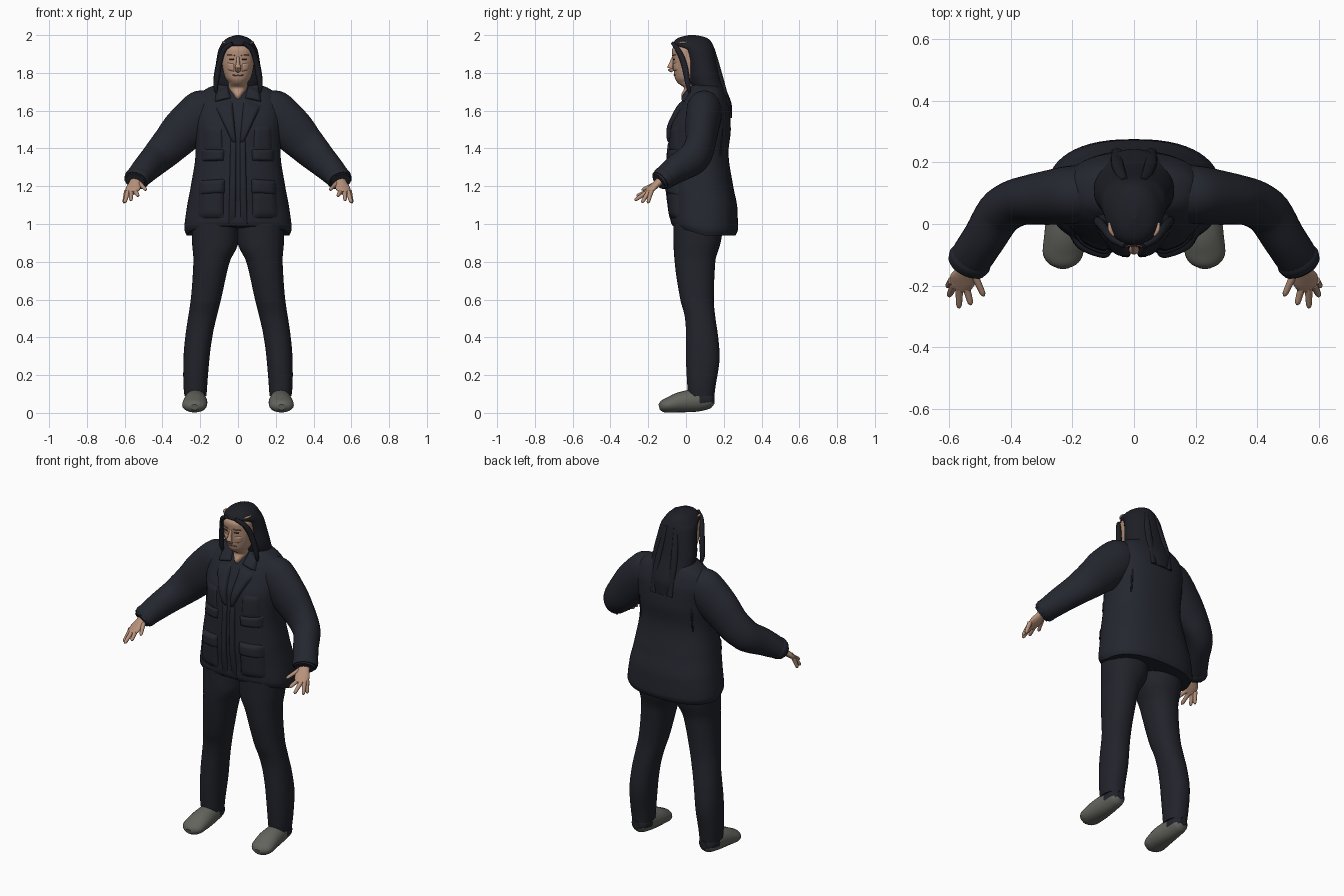
import bpy, bmesh, math
from mathutils import Vector

if "Cube" in bpy.data.objects:
    bpy.data.objects.remove(bpy.data.objects["Cube"])


def material(name, r, g, b):
    m = bpy.data.materials.new(name)
    m.use_nodes = True
    m.diffuse_color = (r, g, b, 1)
    bsdf = m.node_tree.nodes["Principled BSDF"]
    bsdf.inputs["Base Color"].default_value = (r, g, b, 1)
    bsdf.inputs["Roughness"].default_value = 0.8
    return m


NAVY = material("jacket navy", .018, .020, .029)
TROUSER = material("trouser navy", .016, .017, .024)
HAIR = material("hair black", .013, .014, .020)
SKIN = material("skin", .48, .29, .20)
LIP = material("lip and brow", .26, .14, .10)
EYE = material("eye dark", .05, .035, .03)
SHOE = material("shoe grey", .125, .128, .11)


def smooth_interp(keys, rows, t):
    """Monotone cubic interpolation of each column in rows."""
    i = 0
    while i < len(keys) - 2 and t > keys[i + 1]:
        i += 1
    h = keys[i + 1] - keys[i]
    s = (t - keys[i]) / h
    out = []
    for c in range(len(rows[0])):
        def slope(k):
            return (rows[k + 1][c] - rows[k][c]) / (keys[k + 1] - keys[k])

        def tangent(k):
            if k == 0 or k == len(keys) - 1:
                return slope(min(k, len(keys) - 2))
            a, b = slope(k - 1), slope(k)
            return 2 * a * b / (a + b) if a * b > 0 else 0
        a, b = rows[i][c], rows[i + 1][c]
        out.append(a + (b - a) * s * s * (3 - 2 * s)
                   + h * s * (1 - s) * (tangent(i) * (1 - s) - tangent(i + 1) * s))
    return out


def finish(name, bm, mats, mirror, rule=None):
    bmesh.ops.recalc_face_normals(bm, faces=bm.faces)
    for f in bm.faces:
        f.smooth = True
        if rule:
            f.material_index = rule(f.calc_center_median())
    me = bpy.data.meshes.new(name)
    bm.to_mesh(me)
    bm.free()
    for m in mats:
        me.materials.append(m)
    ob = bpy.data.objects.new(name, me)
    bpy.context.collection.objects.link(ob)
    if mirror:
        ob.modifiers.new("Mirror", 'MIRROR').use_clip = False
    return ob


def skin_rings(name, rings, mats, mirror=False, rule=None):
    bm = bmesh.new()
    loops = [[bm.verts.new(p) for p in r] for r in rings]
    n = len(loops[0])
    for a, b in zip(loops, loops[1:]):
        for k in range(n):
            bm.faces.new((a[k], a[(k + 1) % n], b[(k + 1) % n], b[k]))
    for cap in (loops[0], loops[-1]):
        for e in bm.faces.new(cap).edges:
            e.smooth = False
    return finish(name, bm, mats, mirror, rule)


def loft(name, rows, mat, e=2.0, mirror=False, steps=40, n=40, lift=None):
    """Stack of rounded sections; each row is z, centre x, half width, front y, back y."""
    keys = [r[0] for r in rows]
    rings = []
    for i in range(steps + 1):
        z = keys[0] + (keys[-1] - keys[0]) * i / steps
        cx, rx, f, b = smooth_interp(keys, [r[1:] for r in rows], z)
        ring = []
        for k in range(n):
            a = 2 * math.pi * k / n
            c, s = math.cos(a), math.sin(a)
            x = math.copysign(abs(c) ** (2 / e), c)
            y = math.copysign(abs(s) ** (2 / e), s)
            ring.append(Vector((cx + rx * x, (f + b) / 2 + (b - f) / 2 * y,
                                z + (lift(z, y) if lift else 0))))
        rings.append(ring)
    return skin_rings(name, rings, [mat], mirror)


def sweep(name, rows, mats, mirror=True, steps=24, n=20, rule=None):
    """Tube along a path; each row is x, y, z, side radius, upright radius."""
    keys = list(range(len(rows)))
    at = [smooth_interp(keys, rows, keys[-1] * i / steps) for i in range(steps + 1)]
    pts = [Vector(p[:3]) for p in at]
    rings = []
    for i, p in enumerate(pts):
        t = (pts[min(i + 1, steps)] - pts[max(i - 1, 0)]).normalized()
        side = t.cross(Vector((0, 0, 1))).normalized()
        up = side.cross(t)
        rings.append([p + side * at[i][3] * math.cos(2 * math.pi * k / n)
                      + up * at[i][4] * math.sin(2 * math.pi * k / n) for k in range(n)])
    return skin_rings(name, rings, mats, mirror, rule)


def patch(name, rows, e, quad, height, mat, mirror=True, n=12):
    """Padded panel on the front of a loft; quad gives four x, z corners."""
    keys = [r[0] for r in rows]
    a, b, c, d = [Vector(q) for q in quad]
    bm = bmesh.new()
    grid = []
    for i in range(n + 1):
        for j in range(n + 1):
            u, v = i / n, j / n
            x, z = a.lerp(b, u).lerp(d.lerp(c, u), v)
            _, rx, f, k = smooth_interp(keys, [r[1:] for r in rows], z)
            y = (f + k) / 2 - (k - f) / 2 * max(0, 1 - abs(x / rx) ** e) ** (1 / e)
            pad = (1 - abs(2 * u - 1) ** 6) * (1 - abs(2 * v - 1) ** 6)
            grid.append(bm.verts.new((x, y - height * pad + .003, z)))
    for i in range(n):
        for j in range(n):
            k = i * (n + 1) + j
            bm.faces.new((grid[k], grid[k + 1], grid[k + n + 2], grid[k + n + 1]))
    return finish(name, bm, [mat], mirror)


# Jacket body, with the hem lifted at the front
TORSO = [(.94, 0, .272, -.07, .262), (.97, 0, .284, -.08, .275), (1.08, 0, .272, -.085, .272),
         (1.2, 0, .25, -.095, .25), (1.38, 0, .225, -.09, .225), (1.5, 0, .228, -.085, .237),
         (1.6, 0, .235, -.045, .232), (1.67, 0, .215, -.01, .215), (1.715, 0, .17, .02, .195),
         (1.75, 0, .08, .035, .165)]
loft("jacket_body", TORSO, NAVY, 2.4, steps=60, n=56,
     lift=lambda z, y: max(0, -y) * .05 * max(0, (1.12 - z) / .18))

# Jacket front details
DETAILS = {
    "front_edge": ([(.012, 1.03), (.05, 1.0), (.04, 1.46), (.008, 1.46)], .016),
    "lapel": ([(.008, 1.42), (.03, 1.43), (.125, 1.63), (.03, 1.665)], .022),
    "collar": ([(.035, 1.665), (.125, 1.645), (.115, 1.705), (.055, 1.735)], .022),
    "chest_pocket_flap": ([(.075, 1.335), (.195, 1.33), (.195, 1.40), (.07, 1.395)], .02),
    "chest_pocket": ([(.08, 1.38), (.185, 1.38), (.175, 1.52), (.085, 1.52)], .012),
    "side_pocket": ([(.075, 1.03), (.215, 1.03), (.205, 1.2), (.075, 1.2)], .02),
    "side_pocket_flap": ([(.07, 1.16), (.21, 1.15), (.205, 1.23), (.07, 1.24)], .027),
}
for part, (quad, height) in DETAILS.items():
    patch(part, TORSO, 2.4, quad, height, NAVY)

# Sleeves and the back armhole seams
sweep("sleeve", [(.10, .10, 1.65, .07, .07), (.19, .095, 1.59, .095, .12),
                 (.28, .085, 1.505, .088, .117), (.36, .075, 1.42, .078, .102),
                 (.425, .045, 1.355, .076, .09), (.485, -.045, 1.295, .07, .076),
                 (.53, -.115, 1.245, .068, .06), (.545, -.145, 1.225, .055, .045)],
      [NAVY], steps=40, n=28)
sweep("cuff", [(.522, -.10, 1.257, .064, .058), (.532, -.118, 1.243, .072, .062),
               (.542, -.136, 1.229, .066, .055)], [NAVY], steps=8)
sweep("back_seam", [(.17, .185, 1.62, .006, .006), (.172, .19, 1.5, .006, .006),
                    (.172, .182, 1.36, .004, .004)], [HAIR], steps=10, n=8)

# Trousers
loft("trouser_leg", [(.09, .225, .058, .012, .15), (.13, .226, .062, .008, .155),
                     (.3, .219, .069, 0, .178), (.42, .205, .072, 0, .168),
                     (.5, .19, .075, -.005, .156), (.6, .17, .08, -.03, .147),
                     (.8, .14, .096, -.06, .155), (.9, .121, .122, -.066, .183),
                     (1.0, .12, .125, -.066, .2)], TROUSER, 2.2, mirror=True)

# Shoes with a dark heel patch
sweep("shoe", [(.225, .152, .072, .02, .022), (.225, .128, .072, .048, .048),
               (.225, .05, .066, .056, .06), (.226, -.03, .056, .064, .054),
               (.23, -.09, .042, .066, .041), (.23, -.125, .034, .05, .031),
               (.23, -.142, .03, .02, .015)], [SHOE, TROUSER],
      rule=lambda c: int(c.y > .08 and c.z > .055))

# Hands
sweep("palm", [(.535, -.115, 1.245, .03, .024), (.545, -.15, 1.217, .032, .02),
               (.555, -.18, 1.19, .042, .017), (.568, -.208, 1.165, .034, .012)],
      [SKIN], steps=12, n=16)
FINGERS = {"little_finger": (.59, -.183, 1.175, .604, -.202, 1.11),
           "ring_finger": (.583, -.198, 1.17, .60, -.234, 1.112),
           "middle_finger": (.566, -.207, 1.168, .567, -.272, 1.125),
           "index_finger": (.545, -.20, 1.175, .528, -.262, 1.148),
           "thumb": (.522, -.155, 1.215, .486, -.234, 1.18)}
for part, (x, y, z, tx, ty, tz) in FINGERS.items():
    base, tip = Vector((x, y, z)), Vector((tx, ty, tz))
    joints = [(0, .013), (.5, .011), (.88, .009), (1, .003)]
    sweep(part, [(*base.lerp(tip, t), r, r) for t, r in joints], [SKIN], steps=10, n=10)

# Head and neck
HEAD = [(1.64, 0, .012, .01, .12), (1.68, 0, .026, -.025, .12), (1.72, 0, .052, -.01, .12),
        (1.745, 0, .05, -.042, .11), (1.77, 0, .066, -.058, .11), (1.82, 0, .08, -.066, .11),
        (1.87, 0, .086, -.07, .11), (1.92, 0, .085, -.074, .11), (1.965, 0, .055, -.045, .1)]
loft("head", HEAD, SKIN, 2.2)
sweep("nose", [(0, -.066, 1.885, .008, .008), (0, -.077, 1.85, .010, .012),
               (0, -.084, 1.825, .017, .015), (0, -.07, 1.808, .012, .008)],
      [SKIN], mirror=False, steps=14, n=14)
FACE = {"eye": ([(.02, 1.868), (.05, 1.868), (.05, 1.878), (.02, 1.878)], .006, EYE),
        "brow": ([(.015, 1.888), (.06, 1.888), (.06, 1.897), (.015, 1.896)], .008, LIP),
        "mouth": ([(0, 1.783), (.03, 1.785), (.03, 1.791), (0, 1.793)], .008, LIP),
        "cheek": ([(.018, 1.805), (.06, 1.815), (.065, 1.855), (.02, 1.85)], .009, SKIN)}
for part, (quad, height, mat) in FACE.items():
    patch(part, HEAD, 2.2, quad, height, mat)

# Long straight hair
loft("hair", [(1.56, 0, .075, .14, .243), (1.62, 0, .10, .1, .243), (1.70, 0, .128, .04, .218),
              (1.76, 0, .13, .015, .193), (1.85, 0, .117, 0, .17), (1.92, 0, .104, -.025, .153),
              (1.95, 0, .09, -.07, .142), (1.975, 0, .07, -.056, .125), (1.99, 0, .045, -.03, .1),
              (2.0, 0, .01, .015, .05)], HAIR, 2.1, steps=60)
sweep("side_lock", [(.03, -.07, 1.957, .01, .01), (.072, -.045, 1.925, .013, .014),
                    (.094, -.018, 1.87, .014, .016), (.108, 0, 1.80, .016, .016),
                    (.118, .012, 1.73, .013, .013), (.115, .02, 1.69, .004, .004)],
      [HAIR], n=12)
sweep("back_lock", [(.03, .14, 1.93, .012, .01), (.045, .168, 1.83, .018, .012),
                    (.055, .205, 1.70, .02, .012), (.055, .236, 1.56, .018, .009)],
      [HAIR], n=12)
sweep("hair_clip", [(.066, -.038, 1.958, .004, .004), (.077, -.018, 1.962, .007, .006),
                    (.081, .005, 1.962, .004, .004)], [SKIN], steps=8, n=8)
